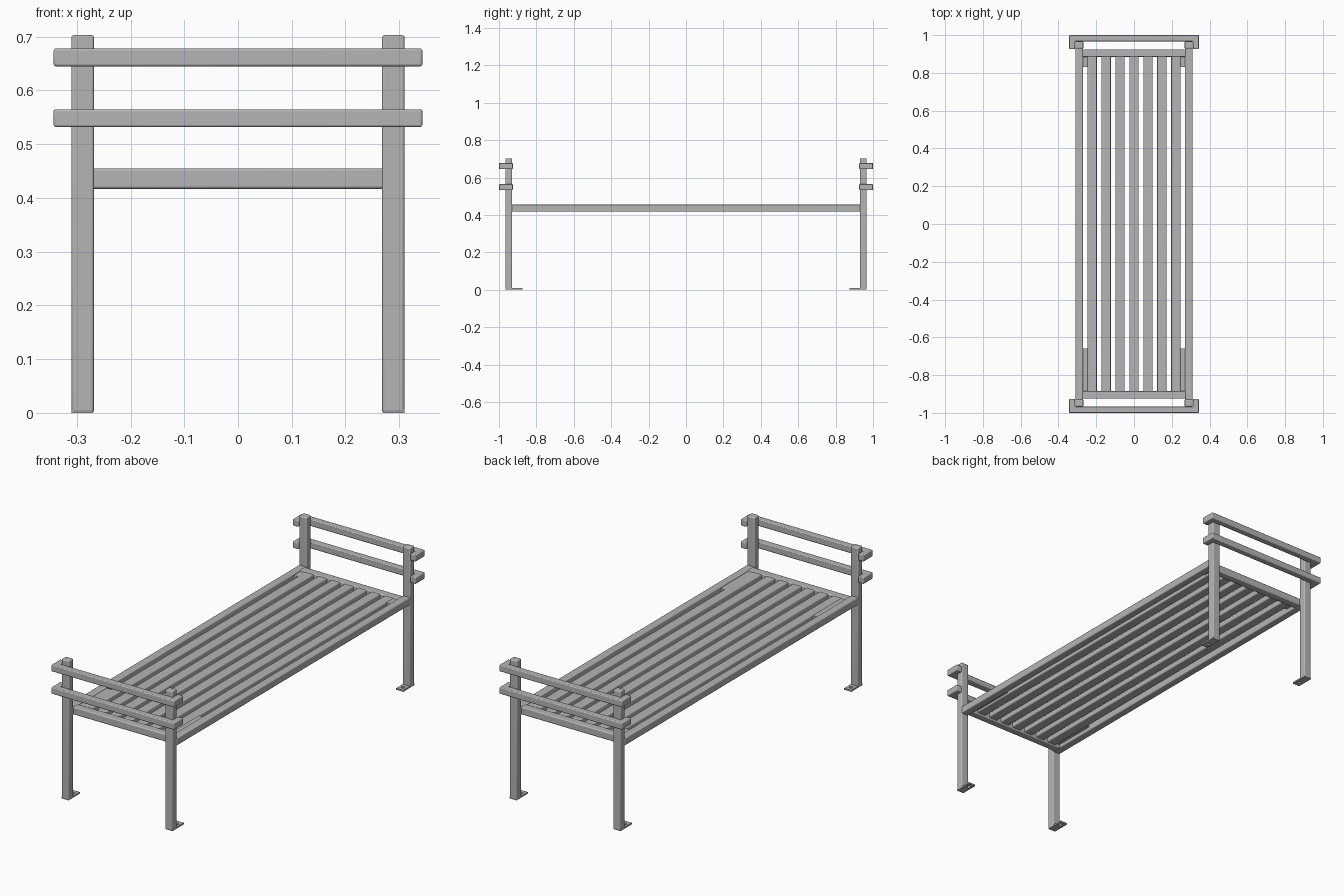
import bpy, bmesh
from math import cos, sin, tau
from mathutils import Vector

cube = bpy.data.objects.get("Cube")
if cube:
    bpy.data.objects.remove(cube, do_unlink=True)

steel = bpy.data.materials.new("grey_steel")
steel.use_nodes = True
grey = (0.46, 0.46, 0.46, 1)
steel.diffuse_color = grey
steel.node_tree.nodes["Principled BSDF"].inputs["Base Color"].default_value = grey


def finish(bm, name, bevel=0.0):
    """Turn a bmesh into an object with rounded tube edges."""
    bmesh.ops.recalc_face_normals(bm, faces=bm.faces[:])
    mesh = bpy.data.meshes.new(name)
    bm.to_mesh(mesh)
    bm.free()
    mesh.materials.append(steel)
    obj = bpy.data.objects.new(name, mesh)
    bpy.context.collection.objects.link(obj)
    if bevel:
        mod = obj.modifiers.new("rounded_edges", "BEVEL")
        mod.width, mod.segments = bevel, 3
        bpy.ops.object.select_all(action="DESELECT")
        obj.select_set(True)
        bpy.context.view_layer.objects.active = obj
        bpy.ops.object.shade_smooth_by_angle()
    return obj


def box(name, low, high, bevel=0.005):
    """Box between two opposite corners."""
    low, high = Vector(map(min, low, high)), Vector(map(max, low, high))
    bm = bmesh.new()
    bmesh.ops.create_cube(bm, size=1)
    bmesh.ops.scale(bm, vec=high - low, verts=bm.verts[:])
    bmesh.ops.translate(bm, vec=(low + high) / 2, verts=bm.verts[:])
    return finish(bm, name, bevel)


def prism(name, outline, z0, z1, bevel):
    """Extrude a flat outline upward."""
    bm = bmesh.new()
    face = bm.faces.new([bm.verts.new((x, y, z0)) for x, y in outline])
    top = bmesh.ops.extrude_face_region(bm, geom=[face])["geom"]
    verts = [v for v in top if isinstance(v, bmesh.types.BMVert)]
    bmesh.ops.translate(bm, vec=(0, 0, z1 - z0), verts=verts)
    return finish(bm, name, bevel)


def foot_plate(name, sx, sy):
    """Thin plate with a bolt hole, reaching inward from the post."""
    bm = bmesh.new()
    corners = [(0.27, 0.875), (0.31, 0.875), (0.31, 0.965), (0.27, 0.965)]
    hole = [(0.29 + 0.009 * cos(tau * i / 16), 0.902 + 0.009 * sin(tau * i / 16))
            for i in range(16)]
    edges = []
    for loop in (corners, hole):
        verts = [bm.verts.new((sx * x, sy * y, 0)) for x, y in loop]
        edges += [bm.edges.new((v, verts[i - 1])) for i, v in enumerate(verts)]
    bmesh.ops.triangle_fill(bm, edges=edges, use_beauty=True)
    top = bmesh.ops.extrude_face_region(bm, geom=bm.faces[:])["geom"]
    bmesh.ops.translate(bm, vec=(0, 0, 0.008),
                        verts=[v for v in top if isinstance(v, bmesh.types.BMVert)])
    finish(bm, name)


SEAT_LOW, SEAT_TOP = 0.417, 0.455

for sy, end in ((-1, "front"), (1, "back")):
    # Posts, feet and corner fillers
    for sx, side in ((-1, "right"), (1, "left")):
        tag = f"{end}_{side}"
        box(f"{tag}_post", (sx * 0.268, sy * 0.929, 0), (sx * 0.31, sy * 0.966, 0.703))
        foot_plate(f"{tag}_foot", sx, sy)
        reach = 0.66 if sy < 0 else 0.83
        box(f"{tag}_corner_plate", (sx * 0.245, sy * reach, 0.436),
            (sx * 0.275, sy * 0.895, 0.45), 0)
    # Seat cross bar
    box(f"{end}_seat_bar", (-0.275, sy * 0.885, SEAT_LOW), (0.275, sy * 0.925, SEAT_TOP))
    # Guard rails whose ends wrap around the posts
    half = [(0.343, 1.0), (0.343, 0.926), (0.312, 0.926), (0.312, 0.967)]
    outline = [(x, sy * y) for x, y in half]
    outline += [(-x, y) for x, y in reversed(outline)]
    for z, level in ((0.532, "lower"), (0.645, "upper")):
        prism(f"{end}_{level}_guard_rail", outline, z, z + 0.033, 0.004)

# Seat side bars
for sx, side in ((-1, "right"), (1, "left")):
    box(f"{side}_seat_bar", (sx * 0.27, -0.932, SEAT_LOW), (sx * 0.31, 0.932, SEAT_TOP))

# Seat slats
for i in range(7):
    x = (i - 3) * 0.074
    box(f"seat_slat_{i + 1}", (x - 0.025, -0.89, 0.425), (x + 0.025, 0.89, 0.452))
